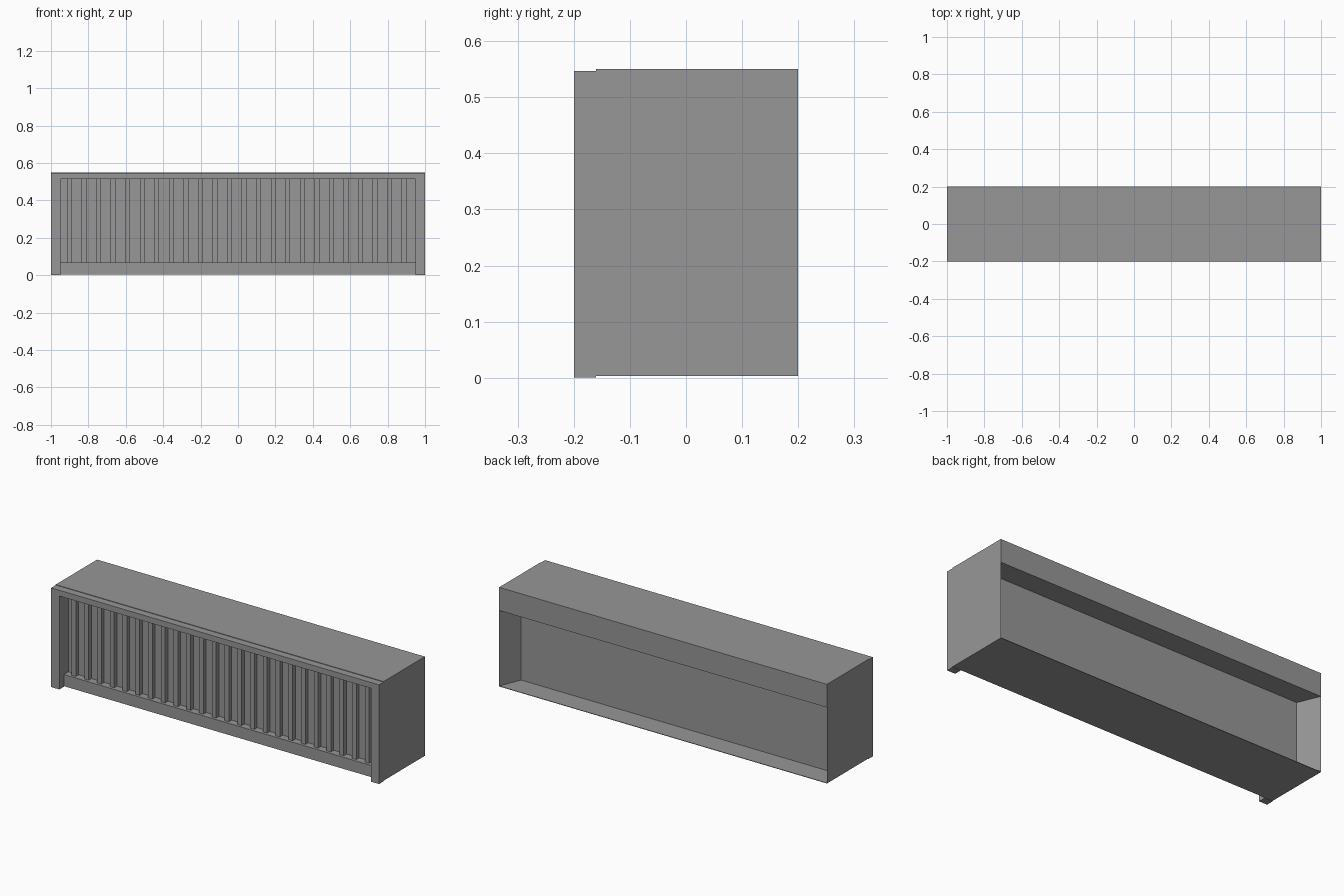
import bpy
import bmesh
from mathutils import Vector

default = bpy.data.objects.get("Cube")
if default:
    bpy.data.objects.remove(default, do_unlink=True)

grey = bpy.data.materials.new("plain grey")
grey.use_nodes = True
grey.diffuse_color = (0.31, 0.31, 0.31, 1)
grey.node_tree.nodes["Principled BSDF"].inputs["Base Color"].default_value = grey.diffuse_color


def finish(name, bm):
    bmesh.ops.recalc_face_normals(bm, faces=bm.faces)
    mesh = bpy.data.meshes.new(name)
    bm.to_mesh(mesh)
    bm.free()
    mesh.materials.append(grey)
    obj = bpy.data.objects.new(name, mesh)
    bpy.context.collection.objects.link(obj)
    return obj


def prism(name, points, offset):
    """Extrude a closed outline of 3D points along an offset."""
    bm = bmesh.new()
    face = bm.faces.new([bm.verts.new(p) for p in points])
    ext = bmesh.ops.extrude_face_region(bm, geom=[face])
    verts = [v for v in ext["geom"] if isinstance(v, bmesh.types.BMVert)]
    bmesh.ops.translate(bm, verts=verts, vec=Vector(offset))
    return finish(name, bm)


def box(name, x, y, z):
    outline = [(x[0], y[0], z[0]), (x[1], y[0], z[0]),
               (x[1], y[1], z[0]), (x[0], y[1], z[0])]
    return prism(name, outline, (0, 0, z[1] - z[0]))


# Main levels of the case
FRONT, FRAME_BACK, PANEL, RECESS, BACK = -0.2, -0.16, -0.12, 0.08, 0.2
BASE, FLOOR, PLINTH, BAND, CEILING, TOP = 0.003, 0.006, 0.067, 0.422, 0.515, 0.55
INNER = 0.95

# Top slab with the deep band hanging down along the rear
top_profile = [(FRAME_BACK, CEILING), (FRAME_BACK, TOP), (BACK, TOP),
               (BACK, BAND), (RECESS, BAND), (RECESS, CEILING)]
prism("top_slab", [(-1, y, z) for y, z in top_profile], (2, 0, 0))

# Centre core, rear floor and front plinth
box("centre_core", (-INNER, INNER), (PANEL, RECESS), (BASE, CEILING))
box("rear_floor", (-1, 1), (RECESS, BACK), (BASE, FLOOR))
box("front_plinth", (-INNER, INNER), (FRAME_BACK, PANEL), (BASE, PLINTH))

# Sides, with splayed inner faces in the rear opening, and front stiles
for side, s in (("left", 1), ("right", -1)):
    ends = sorted((s * INNER, s))
    box(side + "_side_panel", ends, (FRAME_BACK, RECESS), (BASE, CEILING))
    prism(side + "_rear_splay",
          [(s * INNER, RECESS, FLOOR), (s, RECESS, FLOOR), (s, BACK, FLOOR)],
          (0, 0, BAND - FLOOR))
    box(side + "_front_stile", ends, (FRONT, FRAME_BACK), (0, TOP - BASE))

# Front top rail
box("front_top_rail", (-INNER, INNER), (FRONT, FRAME_BACK), (CEILING, TOP - BASE))

# Row of upright slats
slat = box("slats", (-0.914, -0.888), (-0.145, PANEL), (PLINTH, CEILING))
row = slat.modifiers.new("row", 'ARRAY')
row.count = 24
row.use_relative_offset = False
row.use_constant_offset = True
row.constant_offset_displace = (0.0778, 0, 0)
